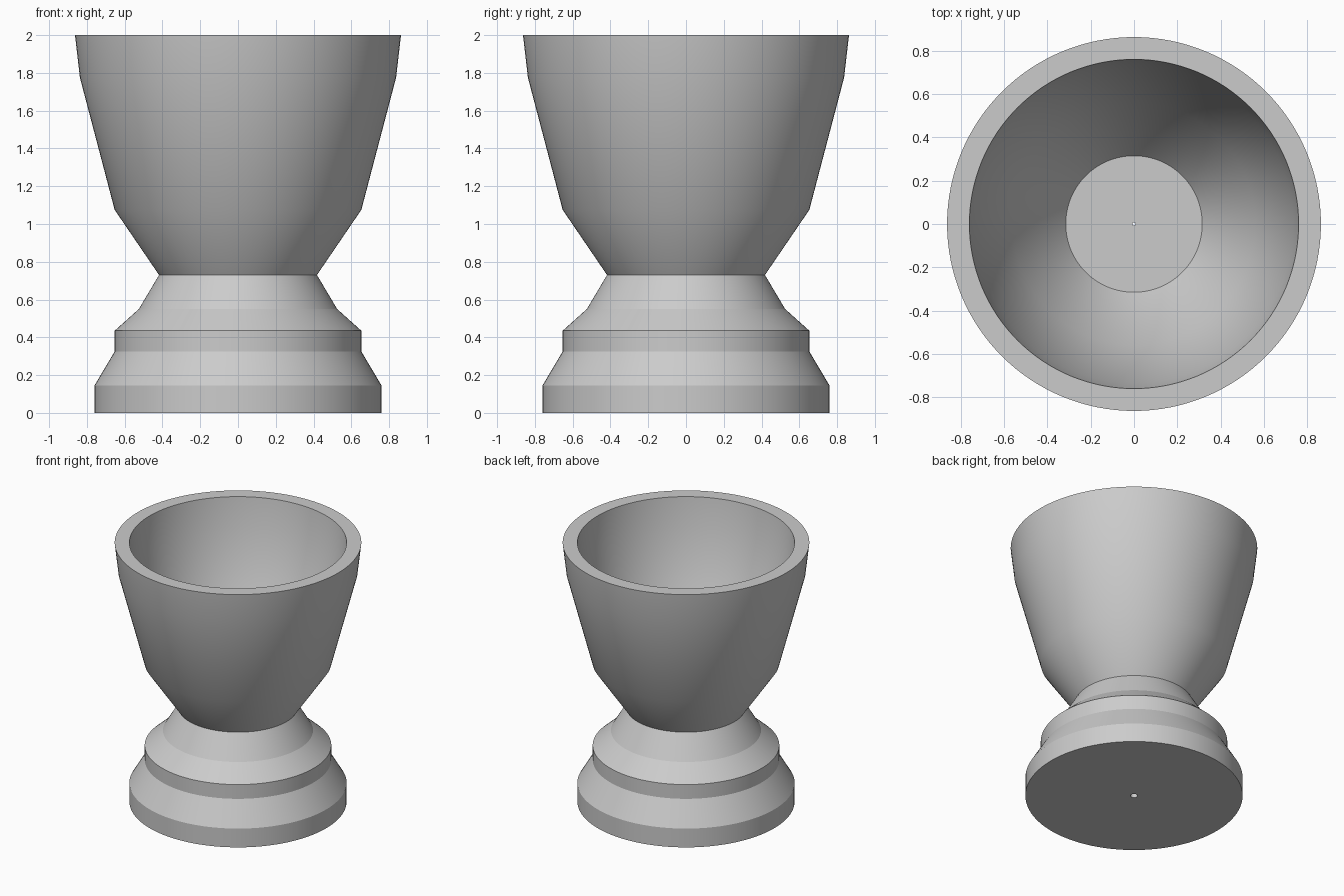
import bpy
import bmesh
import math

SEGMENTS = 128

cube = bpy.data.objects.get("Cube")
if cube:
    bpy.data.objects.remove(cube, do_unlink=True)

# Single plain grey
grey = bpy.data.materials.new("plain_grey")
grey.use_nodes = True
colour = (0.6, 0.6, 0.6, 1)
grey.diffuse_color = colour
grey.node_tree.nodes["Principled BSDF"].inputs["Base Color"].default_value = colour


def lathe(name, profile, smooth_angle):
    """Spin a (radius, height) profile around z into a shaded object."""
    bm = bmesh.new()
    verts = [bm.verts.new((r, 0, z)) for r, z in profile]
    edges = [bm.edges.new(pair) for pair in zip(verts, verts[1:])]
    bmesh.ops.spin(bm, geom=verts + edges, cent=(0, 0, 0), axis=(0, 0, 1),
                   angle=math.tau, steps=SEGMENTS, use_merge=True)
    bmesh.ops.remove_doubles(bm, verts=bm.verts, dist=0.0001)
    # Profiles run upward on the outside, so faces must point away from it
    bm.normal_update()
    widest = max(bm.faces, key=lambda f: f.calc_center_median().xy.length)
    if widest.normal.dot(widest.calc_center_median()) < 0:
        bmesh.ops.reverse_faces(bm, faces=bm.faces)
    mesh = bpy.data.meshes.new(name)
    bm.to_mesh(mesh)
    bm.free()
    mesh.materials.append(grey)
    obj = bpy.data.objects.new(name, mesh)
    bpy.context.collection.objects.link(obj)
    bpy.ops.object.select_all(action="DESELECT")
    obj.select_set(True)
    bpy.context.view_layer.objects.active = obj
    bpy.ops.object.shade_smooth_by_angle(angle=math.radians(smooth_angle))
    return obj


# Stepped foot with crisp bands and a fine tapered bore through its centre
lathe("foot", [(0.008, 0.8), (0.025, 0), (0.76, 0), (0.76, 0.145),
               (0.653, 0.325), (0.653, 0.435), (0.525, 0.55),
               (0.418, 0.73)], 10)

# Cup: smooth outer wall, flat rim, inner wall and flat floor
lathe("cup", [(0.418, 0.73), (0.653, 1.075), (0.837, 1.775), (0.863, 2),
              (0.76, 2), (0.735, 1.785), (0.56, 1.115), (0.315, 0.8),
              (0.008, 0.8)], 35)
